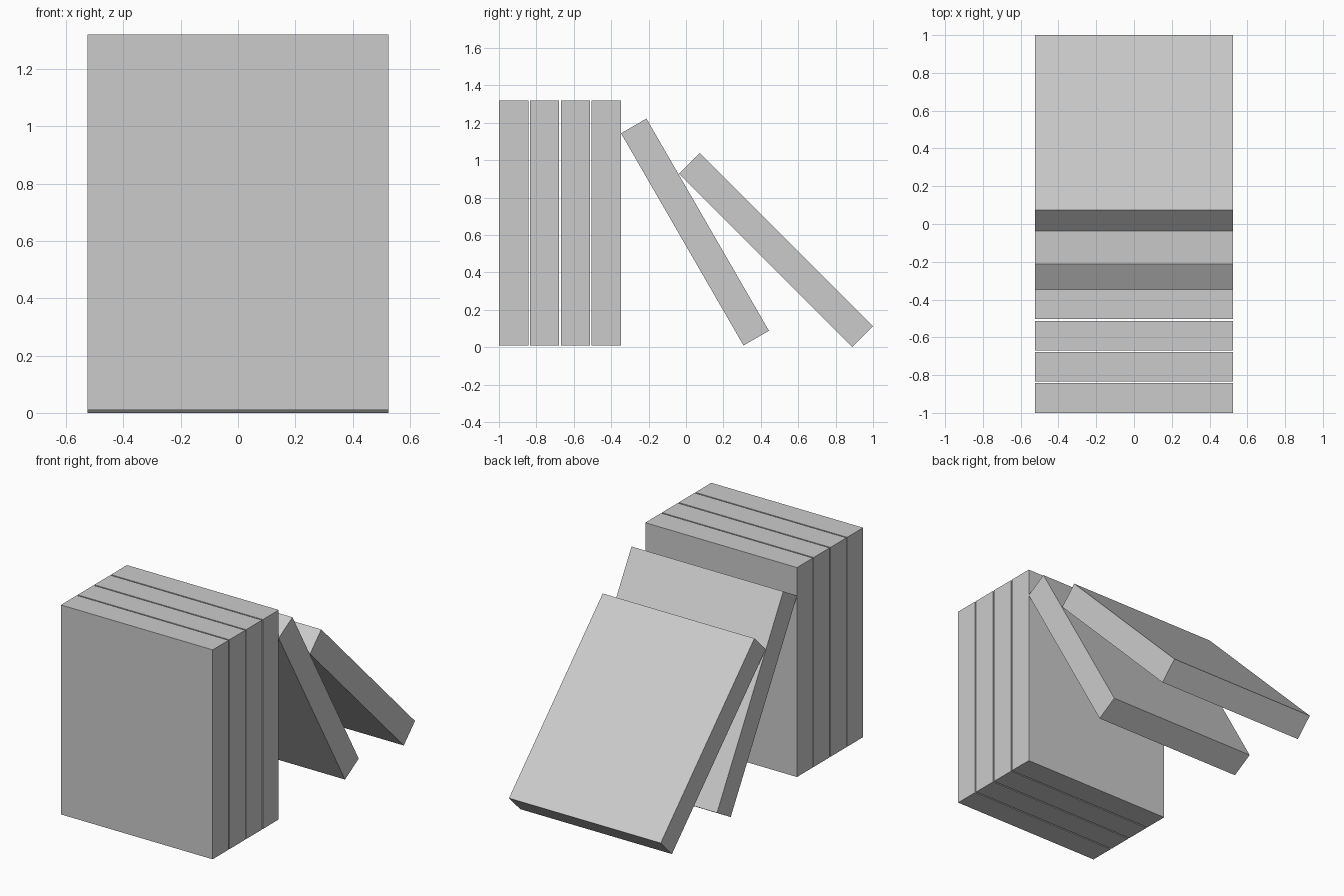
import bpy
from math import radians

if "Cube" in bpy.data.objects:
    bpy.data.objects.remove(bpy.data.objects["Cube"])

WIDTH, THICK, HEIGHT = 1.05, 0.157, 1.31


def slab(name, y, z, lean=0):
    """One book-like block, its top tilted towards -y by lean degrees."""
    bpy.ops.mesh.primitive_cube_add(size=1, location=(0, y, z))
    ob = bpy.context.object
    ob.name = name
    ob.scale = (WIDTH, THICK, HEIGHT)
    ob.rotation_euler.x = radians(lean)
    return ob


# Upright row with narrow gaps
for i in range(4):
    slab(f"upright_book_{i + 1}", -1 + THICK / 2 + i * 0.1653, 0.01 + HEIGHT / 2)

# Two books leaning against the row
slab("leaning_book_inner", 0.048, 0.616, 30)
slab("leaning_book_outer", 0.481, 0.519, 45)
